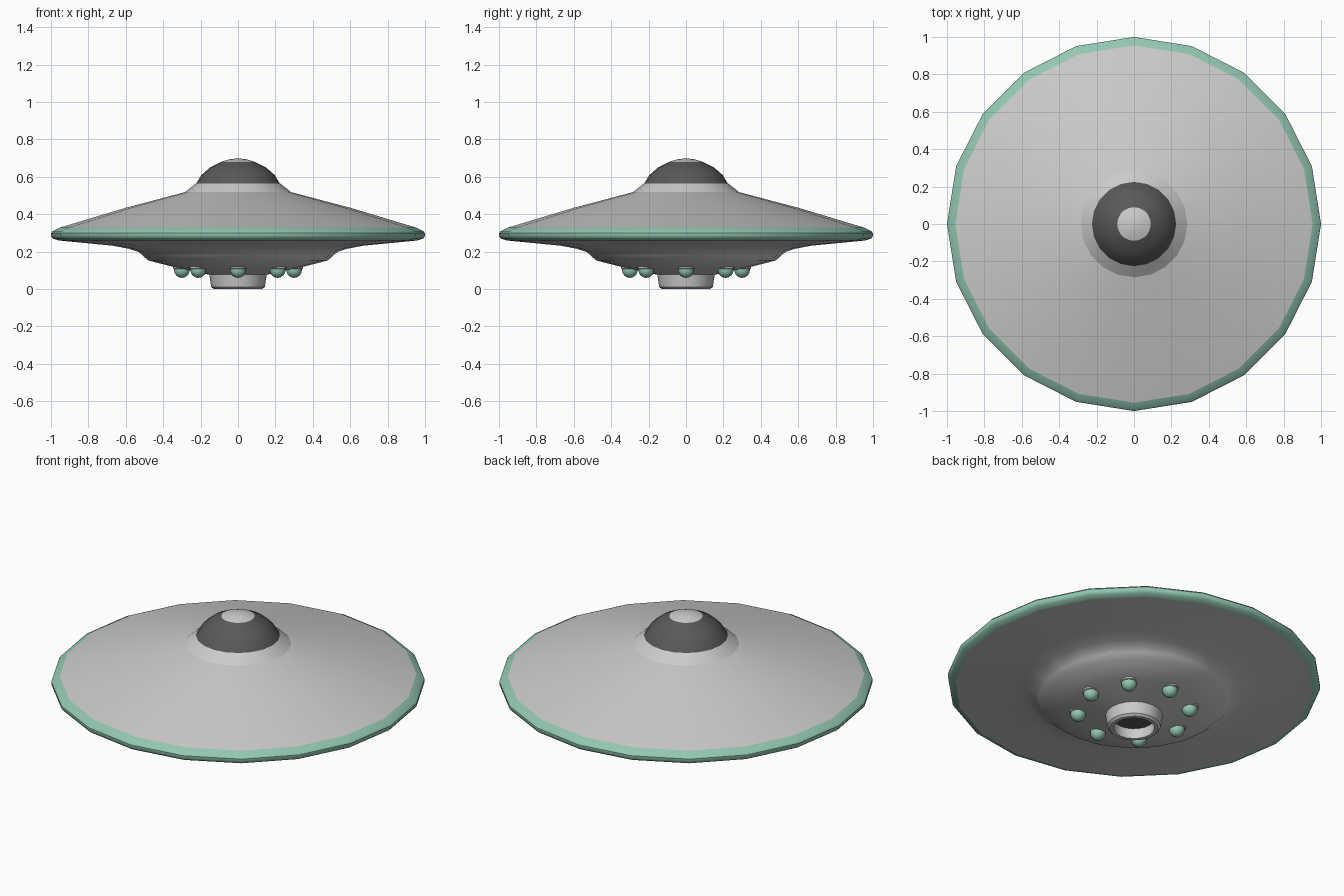
import bpy, bmesh
from math import cos, sin, pi, radians

if "Cube" in bpy.data.objects:
    bpy.data.objects.remove(bpy.data.objects["Cube"])


def material(name, rgb):
    m = bpy.data.materials.new(name)
    m.diffuse_color = (*rgb, 1)
    m.use_nodes = True
    m.node_tree.nodes["Principled BSDF"].inputs["Base Color"].default_value = m.diffuse_color
    return m


GREEN = material("green_trim", (0.29, 0.57, 0.44))
DARK = material("dark_glass", (0.10, 0.10, 0.10))


def lathe(name, profile, sides=20, mat=None, at=(0, 0, 0), angle=30):
    """Revolve (radius, z) points about z; radius 0 makes a pole."""
    bm = bmesh.new()
    rings = []
    for r, z in profile:
        n = sides if r > 0 else 1
        rings.append([bm.verts.new((r * cos(2 * pi * i / sides),
                                    r * sin(2 * pi * i / sides), z)) for i in range(n)])
    for a, b in zip(rings, rings[1:]):
        for i in range(sides):
            j = (i + 1) % sides
            quad = [a[i % len(a)], a[j % len(a)], b[j % len(b)], b[i % len(b)]]
            bm.faces.new(list(dict.fromkeys(quad)))
    mesh = bpy.data.meshes.new(name)
    bm.to_mesh(mesh)
    bm.free()
    ob = bpy.data.objects.new(name, mesh)
    bpy.context.collection.objects.link(ob)
    ob.location = at
    if mat:
        mesh.materials.append(mat)
    bpy.ops.object.select_all(action='DESELECT')
    ob.select_set(True)
    bpy.context.view_layer.objects.active = ob
    bpy.ops.object.shade_smooth_by_angle(angle=radians(angle))
    return ob


# Profiles run bottom to top on outer surfaces so normals face outward
# Underside with the stepped belly plate
lathe("lower_hull", [(0.11, 0.07), (0.17, 0.08), (0.33, 0.115), (0.48, 0.153),
                     (0.51, 0.18), (0.53, 0.198), (0.58, 0.215), (0.67, 0.232),
                     (0.96, 0.26)])

# Coloured rim around the widest edge
lathe("rim_band", [(0.96, 0.26), (0.99, 0.27), (1.0, 0.283), (1.0, 0.299),
                   (0.99, 0.31), (0.955, 0.328)], mat=GREEN, angle=40)

# Sloping upper hull and cockpit collar
lathe("upper_hull", [(0.955, 0.328), (0.60, 0.435), (0.285, 0.518)])
lathe("dome_collar", [(0.285, 0.518), (0.225, 0.565)])

# Dome and its pale cap
lathe("cockpit_dome", [(0.225, 0.562), (0.196, 0.61), (0.15, 0.65), (0.09, 0.68)],
      mat=DARK, angle=40)
lathe("dome_cap", [(0.09, 0.68), (0.05, 0.693), (0, 0.70)])

# Hollow exhaust nozzle
lathe("nozzle", [(0.11, 0.07), (0.11, 0.0), (0.13, 0.0), (0.143, 0.012), (0.155, 0.085)])
lathe("nozzle_core", [(0, 0.06), (0.11, 0.06)], mat=DARK)

# Ring of eight belly lights in sockets
for i in range(8):
    a = i * pi / 4
    spot = (0.3 * cos(a), 0.3 * sin(a), 0.102)
    lathe(f"light_socket_{i + 1}", [(0.04, 0.005), (0.047, 0.008), (0.047, 0.018),
                                    (0.036, 0.028)], 16, at=spot)
    lathe(f"belly_light_{i + 1}",
          [(0.042 * sin(t * pi / 8), -0.042 * cos(t * pi / 8)) for t in range(5)]
          + [(0.04, 0.012)], 16, GREEN, spot, 45)
